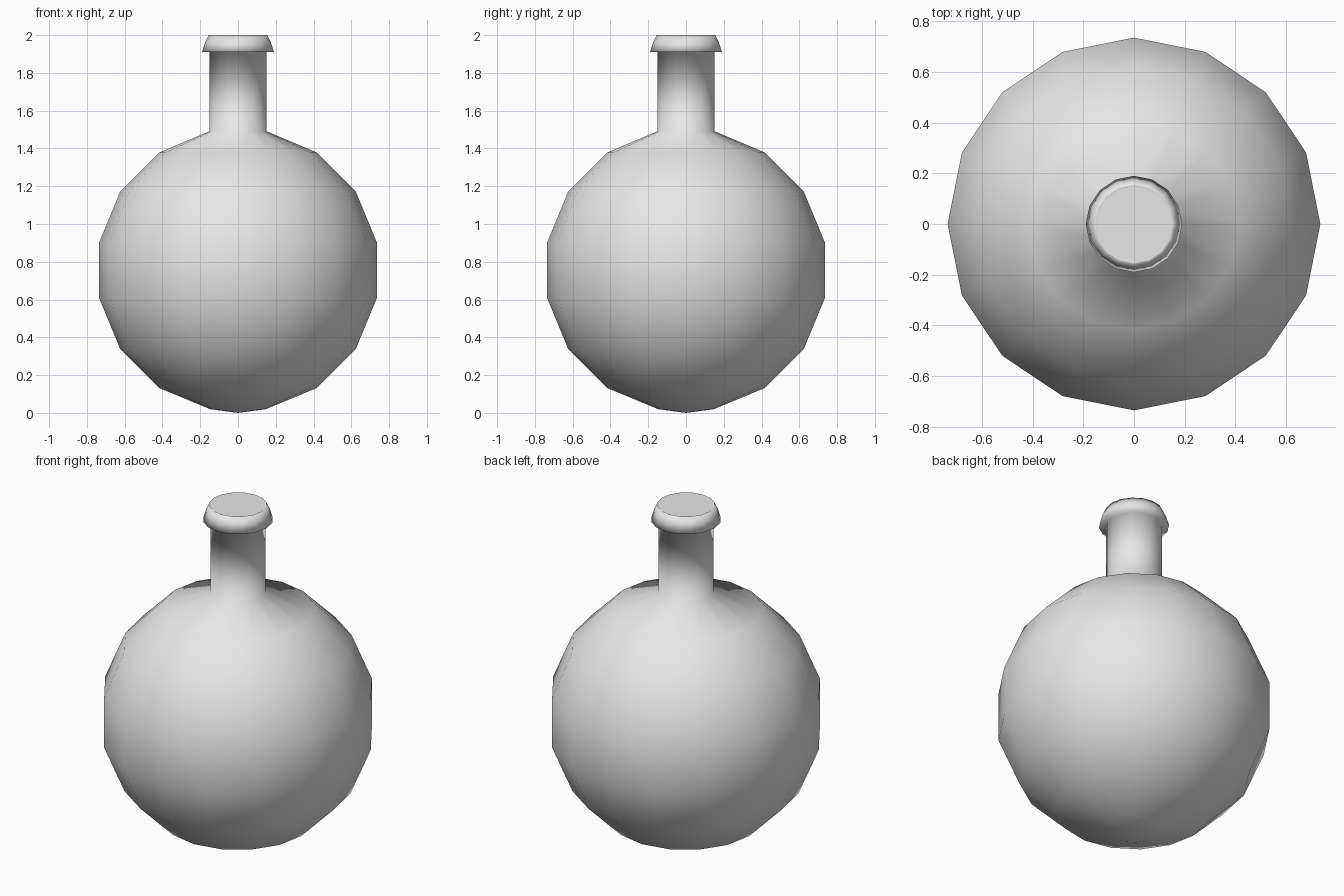
import bpy, bmesh, math

cube = bpy.data.objects.get("Cube")
if cube:
    bpy.data.objects.remove(cube, do_unlink=True)

SIDES = 16
RADIUS, CENTRE = 0.75, 0.755

mat = bpy.data.materials.new("light grey")
mat.use_nodes = True
grey = (0.8, 0.8, 0.8, 1)
mat.diffuse_color = grey
mat.node_tree.nodes["Principled BSDF"].inputs["Base Color"].default_value = grey

# Round body rings, evenly spaced in latitude
profile = []
for i in range(8):
    a = math.pi * (i + 0.5) / 8
    profile.append((RADIUS * math.sin(a), CENTRE - RADIUS * math.cos(a)))

# Neck and flared lip
neck = 0.152
profile[-1] = (neck, profile[-1][1])
profile += [(neck, 1.91), (0.19, 1.91), (0.175, 1.96), (0.156, 2.0), (0.15, 1.997)]

bm = bmesh.new()
rings = []
for r, z in profile:
    ring = []
    for s in range(SIDES):
        a = 2 * math.pi * s / SIDES
        ring.append(bm.verts.new((r * math.cos(a), r * math.sin(a), z)))
    rings.append(ring)
for low, high in zip(rings, rings[1:]):
    for s in range(SIDES):
        t = (s + 1) % SIDES
        bm.faces.new((low[s], low[t], high[t], high[s]))

# Rounded underside meeting at a point
pole = bm.verts.new((0, 0, 0))
for s in range(SIDES):
    bm.faces.new((pole, rings[0][(s + 1) % SIDES], rings[0][s]))

# Flat stopper closing the mouth
cap = bm.faces.new(rings[-1])
for f in bm.faces:
    f.smooth = True
for e in cap.edges:
    e.smooth = False

mesh = bpy.data.meshes.new("round_flask")
bm.to_mesh(mesh)
bm.free()
mesh.materials.append(mat)
flask = bpy.data.objects.new("round_flask", mesh)
bpy.context.collection.objects.link(flask)
